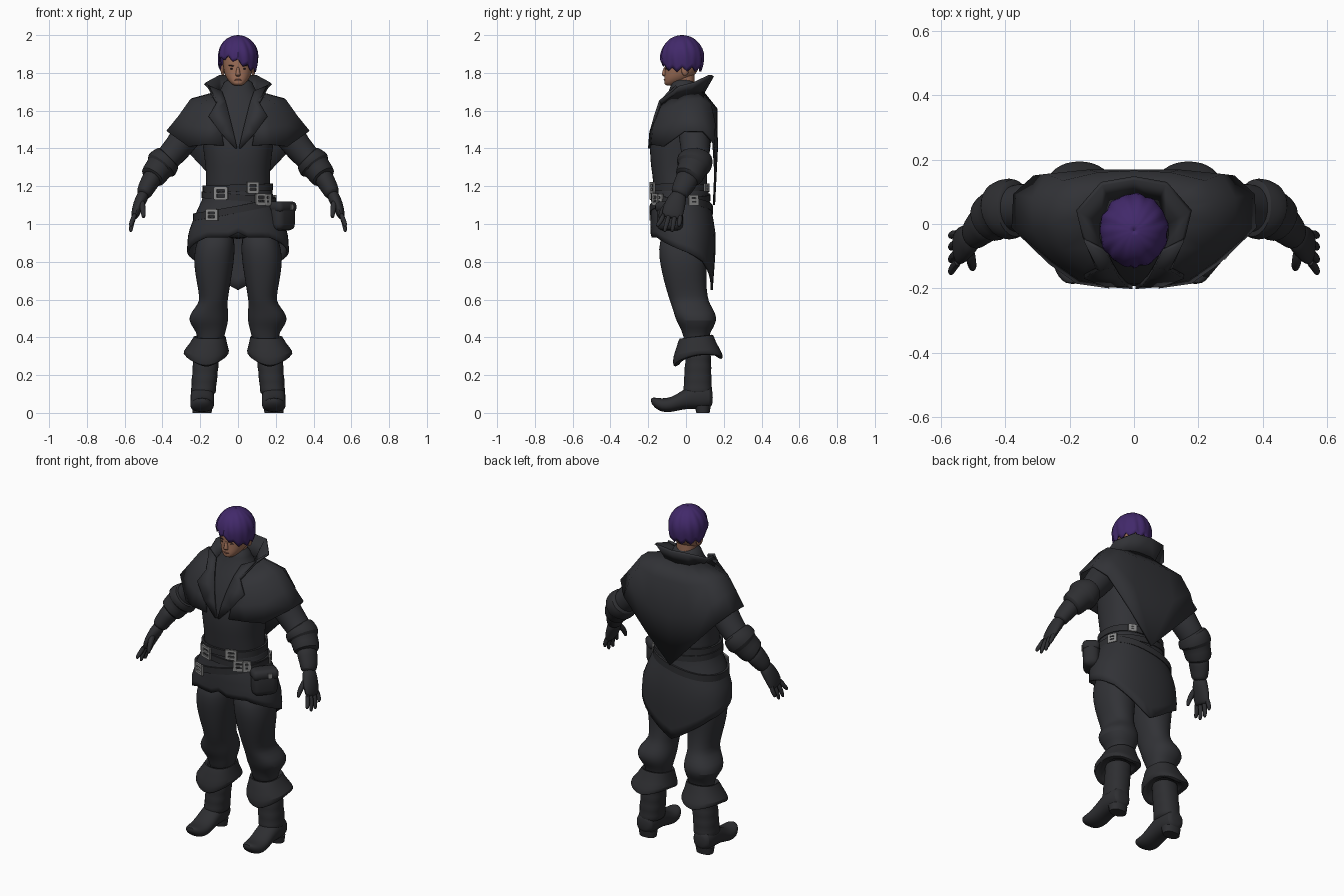
import bpy, bmesh, math
from mathutils import Vector, Matrix


def material(name, rgb):
    m = bpy.data.materials.new(name)
    m.diffuse_color = (*rgb, 1)
    return m


CLOTH = material("charcoal cloth", (0.031, 0.032, 0.037))
LEATHER = material("dark leather", (0.027, 0.0275, 0.031))
SKIN = material("skin", (0.33, 0.155, 0.095))
LIPS = material("lips", (0.22, 0.085, 0.06))
HAIR = material("purple hair", (0.054, 0.022, 0.145))
STEEL = material("steel", (0.25, 0.25, 0.25))
EYE = material("dark eye", (0.03, 0.018, 0.02))


def finish(name, bm, mat, mirror=False, thick=0, subd=0, angle=40):
    """Turn a bmesh into a smooth-shaded object with modifiers."""
    bmesh.ops.recalc_face_normals(bm, faces=bm.faces)
    me = bpy.data.meshes.new(name)
    bm.to_mesh(me)
    bm.free()
    ob = bpy.data.objects.new(name, me)
    bpy.context.collection.objects.link(ob)
    me.materials.append(mat)
    bpy.ops.object.select_all(action='DESELECT')
    ob.select_set(True)
    bpy.context.view_layer.objects.active = ob
    bpy.ops.object.shade_smooth_by_angle(angle=math.radians(angle))
    if mirror:
        ob.modifiers.new("mirror", 'MIRROR')
    if thick:
        s = ob.modifiers.new("solid", 'SOLIDIFY')
        s.thickness, s.offset = thick, 0
    if subd:
        ob.modifiers.new("smooth", 'SUBSURF').levels = subd
        ob.modifiers[-1].render_levels = subd
    return ob


def skin_rows(name, rows, mat, closed=True, caps=True, loop=False, **kw):
    """Bridge rows of points into a surface."""
    bm = bmesh.new()
    vs = [[bm.verts.new(p) for p in r] for r in rows]
    n = len(rows[0])
    pairs = list(zip(vs, vs[1:])) + ([(vs[-1], vs[0])] if loop else [])
    for a, b in pairs:
        for i in range(n if closed else n - 1):
            j = (i + 1) % n
            bm.faces.new((a[i], a[j], b[j], b[i]))
    if caps and closed and not loop:
        bm.faces.new(vs[0])
        bm.faces.new(vs[-1])
    return finish(name, bm, mat, **kw)


def angles(n):
    return [2 * math.pi * i / n for i in range(n)]


def oval(t, a0, a1, b0, b1, p=0.88):
    """Rounded-box outline point; angle 0 is at the b0 side."""
    s, c = math.sin(t), -math.cos(t)
    f = lambda v: math.copysign(abs(v) ** p, v)
    return (a0 + a1) / 2 + (a1 - a0) / 2 * f(s), (b0 + b1) / 2 + (b1 - b0) / 2 * f(c)


def loft(name, rings, mat, axis='Z', n=20, wave=None, subd=1, **kw):
    rows = []
    for k, *sides in rings:
        row = []
        for t in angles(n):
            a, b = oval(t, *sides)
            row.append((a, b, k + (wave(k, t) if wave else 0)) if axis == 'Z' else (a, k, b))
        rows.append(row)
    return skin_rows(name, rows, mat, subd=subd, **kw)


def tube(name, pts, mat, n=14, subd=1, **kw):
    """Limb along points (x, y, z, radius in y, radius across)."""
    rows, P = [], [Vector(p[:3]) for p in pts]
    for i, p in enumerate(pts):
        d = (P[min(i + 1, len(P) - 1)] - P[max(i - 1, 0)]).normalized()
        u = (Vector((0, 1, 0)) - d * d.y).normalized()
        w = d.cross(u)
        rows.append([P[i] + u * p[3] * math.cos(t) + w * p[4] * math.sin(t) for t in angles(n)])
    return skin_rows(name, rows, mat, subd=subd, **kw)


def ball(name, loc, size, mat, rot=0, **kw):
    bm = bmesh.new()
    bmesh.ops.create_uvsphere(bm, u_segments=12, v_segments=8, radius=1)
    m = Matrix.Translation(loc) @ Matrix.Rotation(rot, 4, 'Y') @ Matrix.Diagonal((*size, 1))
    bmesh.ops.transform(bm, matrix=m, verts=bm.verts)
    return finish(name, bm, mat, **kw)


def box(name, size, m, mat, bevel=0.0, **kw):
    bm = bmesh.new()
    bmesh.ops.create_cube(bm, size=1)
    bmesh.ops.transform(bm, matrix=Matrix.Diagonal((*size, 1)), verts=bm.verts)
    if bevel:
        bmesh.ops.bevel(bm, geom=bm.edges[:], offset=bevel, segments=3, affect='EDGES', profile=0.5)
    bmesh.ops.transform(bm, matrix=m, verts=bm.verts)
    return finish(name, bm, mat, **kw)


def steps(table, v):
    """Piecewise linear lookup."""
    if v <= table[0][0]:
        return table[0][1:]
    for a, b in zip(table, table[1:]):
        if v <= b[0]:
            f = (v - a[0]) / (b[0] - a[0])
            return [p + (q - p) * f for p, q in zip(a[1:], b[1:])]
    return table[-1][1:]


# Body outline by height: z, half width, front, back
BODY = [(0.60, 0.24, -0.14, 0.132), (0.85, 0.265, -0.165, 0.15), (0.95, 0.258, -0.182, 0.15),
        (1.05, 0.22, -0.182, 0.135), (1.13, 0.183, -0.172, 0.115), (1.22, 0.167, -0.172, 0.11),
        (1.30, 0.172, -0.186, 0.115), (1.40, 0.185, -0.195, 0.13), (1.50, 0.20, -0.182, 0.14),
        (1.60, 0.19, -0.146, 0.125), (1.68, 0.11, -0.102, 0.075), (1.73, 0.082, -0.08, 0.05),
        (1.77, 0.073, -0.074, 0.045)]


def body(t, z, off=0):
    rx, y0, y1 = steps(BODY, z)
    return oval(t, -rx - off, rx + off, y0 - off, y1 + off)


# Torso, tailed coat skirt and pelvis
loft("torso", [(z, -r, r, a, b) for z, r, a, b in BODY if z > 1.1], CLOTH, n=28)
HEM = [(0, 0.955), (0.05, 0.93), (0.2, 0.93), (0.36, 0.89), (0.52, 0.85), (0.7, 0.80), (0.85, 0.73), (1, 0.65)]
rows = []
for v in range(10):
    row = []
    for t in angles(40):
        hem = steps(HEM, min(t, 2 * math.pi - t) / math.pi)[0]
        z = 1.2 + (hem - 1.2) * v / 9
        row.append((*body(t, z), z))
    rows.append(row)
skin_rows("coat_skirt", rows, CLOTH, caps=False, thick=0.012)
loft("pelvis", [(1.08, -.17, .17, -.14, .10), (.96, -.2, .2, -.14, .11), (.92, -.12, .12, -.11, .09)], CLOTH)

# Shoulder cape: columns from front opening to back centre, neck to hem
CAPE = [[(.075, -.122, 1.64), (.085, -.155, 1.58), (.09, -.182, 1.50), (.075, -.194, 1.415)],
        [(.11, -.07, 1.68), (.15, -.135, 1.60), (.165, -.17, 1.51), (.175, -.18, 1.42)],
        [(.115, -.01, 1.69), (.22, -.075, 1.62), (.25, -.11, 1.52), (.26, -.12, 1.41)],
        [(.115, .03, 1.695), (.25, 0, 1.655), (.31, -.02, 1.57), (.375, -.01, 1.49)],
        [(.10, .06, 1.695), (.245, .07, 1.66), (.31, .08, 1.57), (.37, .09, 1.49)],
        [(.075, .08, 1.695), (.22, .13, 1.63), (.27, .15, 1.53), (.31, .145, 1.43)],
        [(.04, .09, 1.695), (.11, .155, 1.61), (.14, .163, 1.43), (.16, .155, 1.27)],
        [(0, .092, 1.695), (0, .16, 1.61), (0, .163, 1.40), (0, .148, 1.10)]]
skin_rows("shoulder_cape", CAPE, CLOTH, closed=False, mirror=True, thick=0.012)

# Standing collar and pointed lapels
COLLAR = [[(.07, -.128, 1.62), (.115, -.14, 1.65)], [(.10, -.07, 1.67), (.155, -.04, 1.725)],
          [(.105, 0, 1.68), (.175, .04, 1.745)], [(.075, .07, 1.685), (.10, .125, 1.785)],
          [(0, .085, 1.685), (0, .142, 1.785)]]
skin_rows("collar", COLLAR, CLOTH, closed=False, mirror=True, thick=0.014)
LAPEL = [[(.085, -.085, 1.70), (.155, -.05, 1.73)], [(.065, -.128, 1.645), (.11, -.138, 1.645)],
         [(.045, -.162, 1.57), (.155, -.163, 1.57)], [(.025, -.186, 1.49), (.09, -.188, 1.48)],
         [(.004, -.194, 1.40), (.014, -.194, 1.40)]]
skin_rows("lapel", LAPEL, CLOTH, closed=False, mirror=True, thick=0.014)

# Belts: height, slope across x, half height
BELTS = [(1.19, 0.03, .019), (1.14, -0.08, .017), (1.078, 0.2, .019)]
for k, (z0, slope, h) in enumerate(BELTS):
    rows = []
    for dz, off in ((-h, .002), (-h, .014), (h, .014), (h, .002)):
        row = []
        for t in angles(36):
            x, _ = body(t, z0)
            z = z0 + slope * x
            row.append((*body(t, z, off), z + dz))
        rows.append(row)
    skin_rows(f"belt_{k + 1}", rows, LEATHER, loop=True, caps=False, angle=30)


def buckle(name, deg, belt, w=.052, h=.05, drop=0):
    """Square frame with a prong, lying on a belt."""
    t = math.radians(deg)
    z0, slope, _ = BELTS[belt]
    z = z0 + slope * body(t, z0)[0] - drop
    a, b = Vector((*body(t - .08, z, .02), z)), Vector((*body(t + .08, z, .02), z))
    d = b - a
    m = Matrix.Translation((*body(t, z, .016), z)) @ Matrix.Rotation(math.atan2(d.y, d.x), 4, 'Z')
    for i, (x, zz, sx, sz) in enumerate(((-w / 2, 0, .016, h + .012), (w / 2, 0, .016, h + .012),
                                         (0, h / 2, w, .014), (0, -h / 2, w, .014), (0, 0, w, .01))):
        box(f"{name}_bar_{i}", (sx, .011, sz), m @ Matrix.Translation((x, 0, zz)), STEEL)


BUCKLES = [(-25, 0, .062, .056, .025), (22, 0, .05, .046, 0), (35, 1, .05, .046, 0), (49, 1, .03, .046, 0),
           (-33, 2, .055, .046, .005), (112, 1, .04, .04, 0), (150, 0, .03, .03, 0)]
for i, b in enumerate(BUCKLES):
    buckle(f"buckle_{i + 1}", *b)

# Hip pouch with flap and clasp
M = Matrix.Translation((.235, -.085, 1.045)) @ Matrix.Rotation(math.radians(50), 4, 'Z')
box("pouch", (.145, .09, .155), M @ Matrix.Translation((0, 0, -.003)), LEATHER, bevel=.035)
box("pouch_flap", (.15, .097, .06), M @ Matrix.Translation((0, 0, .045)), LEATHER, bevel=.025)
box("pouch_clasp", (.02, .01, .03), M @ Matrix.Translation((.02, -.048, .045)), STEEL)

# Legs, flared boot cuffs, boots
loft("leg", [(.98, .02, .2, -.13, .1), (.86, .014, .234, -.149, .12), (.78, .024, .234, -.136, .113),
             (.70, .037, .221, -.119, .107), (.61, .052, .203, -.092, .115), (.575, .056, .212, -.08, .128),
             (.53, .05, .252, -.065, .157), (.49, .05, .264, -.054, .164), (.45, .06, .238, -.03, .145),
             (.41, .07, .212, -.015, .12), (.34, .09, .215, 0, .12)], CLOTH, mirror=True)


def cuff_wave(z, t):
    """Hem hangs low at the front, rises at the sides."""
    low = max(0, min(1, (.34 - z) / .07))
    return low * (.035 * abs(math.sin(t)) - .022 * max(0, math.cos(t))) - .01 * math.cos(t)


loft("boot_cuff", [(.34, .10, .215, .01, .12), (.40, .075, .222, -.02, .13), (.412, .062, .235, -.036, .145),
                   (.37, .06, .252, -.047, .155), (.31, .041, .297, -.072, .192), (.272, .055, .285, -.072, .202),
                   (.268, .08, .25, -.045, .175), (.33, .11, .22, .01, .12)], LEATHER, wave=cuff_wave,
     mirror=True)
shaft = []
for i in range(9):
    z, w = .33 - i * .03, (.006 if i % 2 else 0)
    shaft.append((z, .098 + .003 * i - w, .232 + .002 * i + w, .002 - .002 * i - w, .128 + .001 * i + w))
loft("boot_shaft", shaft, LEATHER, mirror=True)
loft("boot_foot", [(.142, .155, .225, .05, .11), (.13, .135, .245, .025, .14), (.08, .126, .252, .018, .155),
                   (.03, .126, .252, .022, .15), (-.02, .125, .25, .018, .118), (-.08, .125, .255, .002, .08),
                   (-.13, .13, .252, .004, .076), (-.165, .145, .235, .025, .082), (-.187, .17, .21, .055, .08)],
     LEATHER, axis='Y', mirror=True)
loft("boot_heel", [(0, .14, .24, .055, .125), (.04, .135, .245, .045, .132)], LEATHER, subd=0, mirror=True)

# Sleeves, gauntlets and hands
tube("sleeve", [(.18, .03, 1.58, .08, .08), (.26, .04, 1.49, .085, .085), (.32, .05, 1.40, .08, .075),
                (.38, .05, 1.34, .075, .07), (.44, .03, 1.27, .06, .055), (.48, 0, 1.21, .045, .04)],
     CLOTH, mirror=True)
tube("gauntlet_cuff", [(.365, .05, 1.355, .07, .07), (.368, .05, 1.352, .096, .078), (.39, .047, 1.33, .098, .088),
                       (.408, .04, 1.308, .096, .094), (.412, .038, 1.303, .082, .076),
                       (.43, .028, 1.28, .08, .074), (.455, .01, 1.245, .078, .072),
                       (.46, .005, 1.24, .05, .05)], LEATHER, mirror=True)
tube("gauntlet", [(.44, .02, 1.27, .066, .058), (.47, -.005, 1.215, .062, .05), (.488, -.022, 1.185, .055, .046),
                  (.497, -.035, 1.16, .05, .042), (.502, -.04, 1.15, .035, .03)], LEATHER, mirror=True)
tube("palm", [(.495, -.03, 1.17, .04, .033), (.515, -.05, 1.125, .052, .034), (.535, -.066, 1.08, .06, .028),
              (.547, -.074, 1.04, .056, .02), (.55, -.076, 1.03, .04, .012)], LEATHER, mirror=True)
for i, (o, tip) in enumerate(((-.043, .985), (-.015, .957), (.014, .957), (.041, .985))):
    tube(f"finger_{i + 1}", [(.543, -.073 + o, 1.06, .014, .015), (.56, -.08 + o * 1.2, 1.015, .014, .014),
                             (.568, -.092 + o * 1.35, tip + .012, .012, .012),
                             (.568, -.095 + o * 1.35, tip, .006, .006)], LEATHER, n=8, mirror=True)
tube("thumb", [(.51, -.075, 1.125, .02, .018), (.505, -.115, 1.09, .017, .017),
               (.50, -.135, 1.05, .014, .014), (.50, -.14, 1.03, .007, .007)], LEATHER, n=8, mirror=True)

# Head and face
loft("neck", [(1.66, -.055, .055, -.06, .045), (1.80, -.055, .055, -.06, .045)], SKIN, subd=0)
loft("head", [(1.732, -.02, .02, -.105, -.06), (1.742, -.036, .036, -.116, -.03), (1.765, -.058, .058, -.116, .02),
              (1.79, -.07, .07, -.114, .05), (1.825, -.079, .079, -.112, .07), (1.87, -.082, .082, -.114, .08),
              (1.92, -.08, .08, -.108, .078), (1.97, -.05, .05, -.07, .04)], SKIN, n=24)
loft("nose", [(1.78, -.01, .01, -.118, -.1), (1.789, -.016, .016, -.13, -.1), (1.80, -.011, .011, -.128, -.1),
              (1.835, -.007, .007, -.116, -.1)], SKIN, n=10)
ball("lips", (0, -.112, 1.763), (.02, .006, .005), LIPS)
ball("eye", (.031, -.104, 1.822), (.012, .005, .004), EYE, mirror=True)
ball("brow", (.033, -.106, 1.838), (.018, .006, .003), EYE, rot=-.1, mirror=True)
ball("ear", (.08, -.005, 1.815), (.012, .02, .03), SKIN, mirror=True)

# Hair: swept cap of locks with a jagged slanted fringe
rows = []
for v in range(13):
    row = []
    for i, t in enumerate(angles(72)):
        front = max(0, math.cos(t)) ** 0.7
        hem = 1.808 + .04 * front - .05 * math.sin(t) * front + .024 * abs((i % 6) / 3 - 1)
        s = v / 12
        z = hem + (1.996 - hem) * math.sin(s * math.pi / 2)
        k = (z - 1.885) / (.111 if z > 1.885 else .17)
        r = math.sqrt(max(0, 1 - k * k)) + .0002
        r *= 1 + (.04 - .015 * s) * math.cos(t * 12 + 5 * s) * math.cos(t * 2.5 - 3 * s)
        row.append((.102 * r * math.sin(t), -.02 - .11 * r * math.cos(t), z))
    rows.append(row)
bm_hair = skin_rows("hair", rows, HAIR, caps=False, thick=0.008, angle=50)
